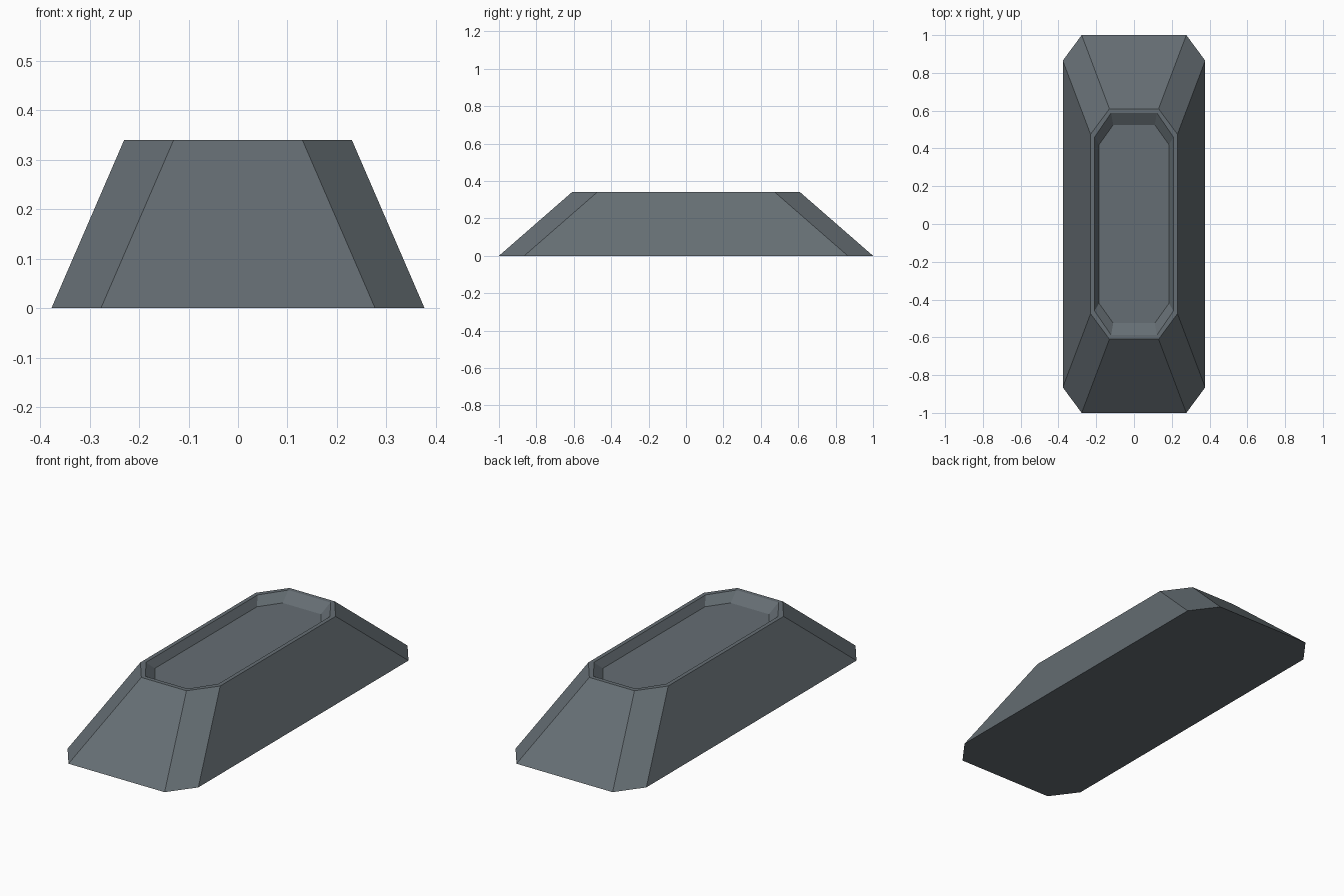
import bpy, bmesh

if "Cube" in bpy.data.objects:
    bpy.data.objects.remove(bpy.data.objects["Cube"])

# Single slate grey colour
slate = bpy.data.materials.new("slate grey")
slate.diffuse_color = (0.13, 0.155, 0.172, 1)
slate.use_nodes = True
slate.node_tree.nodes["Principled BSDF"].inputs["Base Color"].default_value = slate.diffuse_color


def ring(bm, half_x, half_y, flat_x, flat_y, z):
    """Long octagon: half sizes, and where the chamfered corners begin."""
    quarter = [(half_x, flat_y), (flat_x, half_y)]
    mirrored = [(-x, y) for x, y in reversed(quarter)]
    half = quarter + mirrored
    pts = half + [(-x, -y) for x, y in half]
    return [bm.verts.new((x, y, z)) for x, y in pts]


bm = bmesh.new()
# Base, top edge, inner rim, recessed floor
profile = [
    (0.377, 1.00, 0.277, 0.865, 0.0),
    (0.230, 0.61, 0.130, 0.475, 0.34),
    (0.209, 0.588, 0.121, 0.46, 0.34),
    (0.185, 0.525, 0.110, 0.42, 0.30),
]
rings = [ring(bm, *p) for p in profile]

# Sloped sides, rim and recess walls
for low, high in zip(rings, rings[1:]):
    for i in range(8):
        j = (i + 1) % 8
        bm.faces.new((low[i], low[j], high[j], high[i]))

# Underside and recess floor
bm.faces.new(list(reversed(rings[0])))
bm.faces.new(rings[-1])
bm.normal_update()

mesh = bpy.data.meshes.new("bevelled_block")
bm.to_mesh(mesh)
bm.free()
mesh.materials.append(slate)
block = bpy.data.objects.new("bevelled_block", mesh)
bpy.context.collection.objects.link(block)
